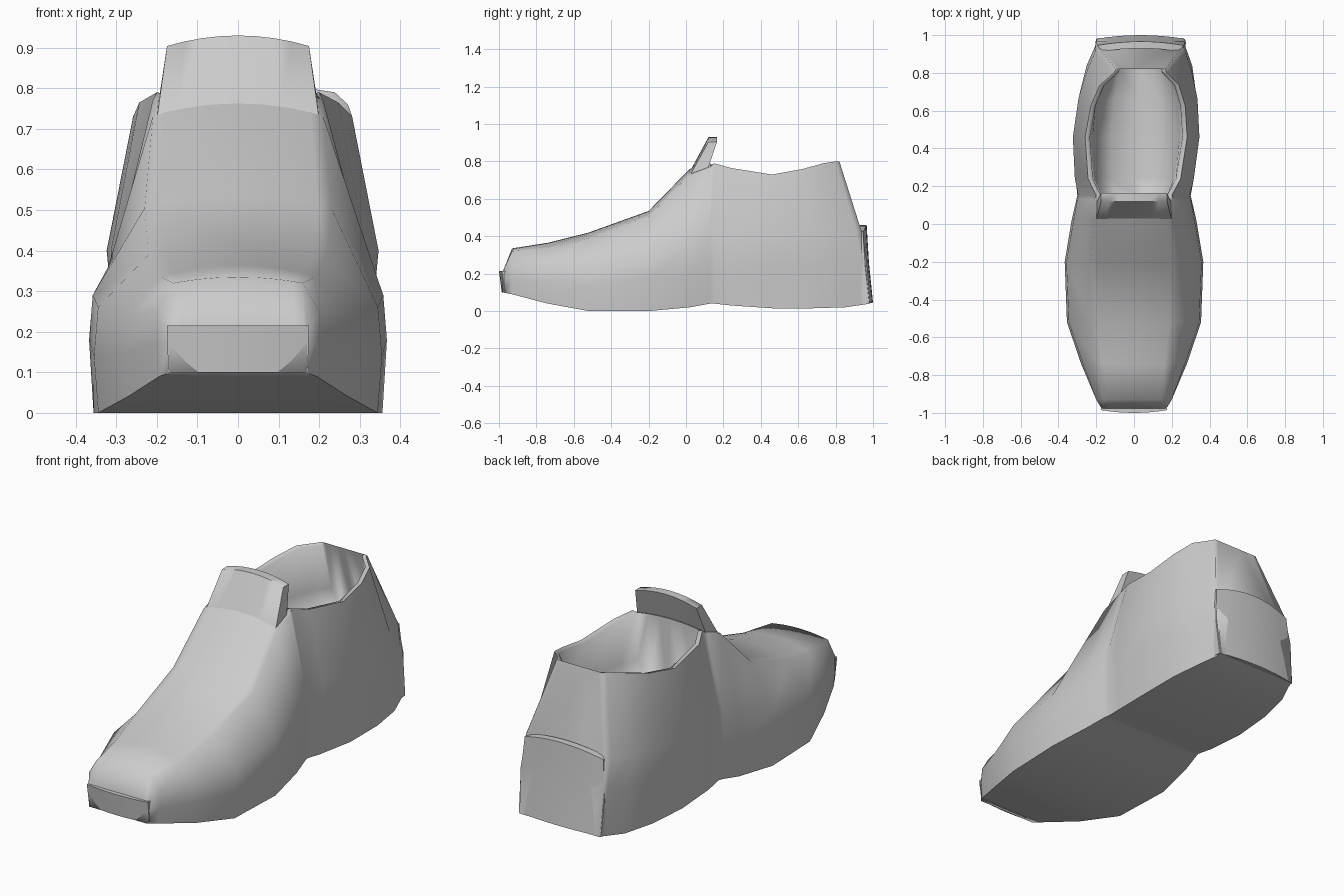
import bpy
import bmesh
import math

cube = bpy.data.objects.get("Cube")
if cube:
    bpy.data.objects.remove(cube, do_unlink=True)

# One plain grey for the whole shoe
grey = bpy.data.materials.new("light_grey")
grey.use_nodes = True
colour = (0.6, 0.6, 0.6, 1)
grey.diffuse_color = colour
grey.node_tree.nodes["Principled BSDF"].inputs["Base Color"].default_value = colour


def loft(name, rings, sharp_angle):
    """Join equal closed rings of points with quads and cap both ends."""
    bm = bmesh.new()
    loops = [[bm.verts.new(point) for point in ring] for ring in rings]
    for first, second in zip(loops, loops[1:]):
        count = len(first)
        for i in range(count):
            j = (i + 1) % count
            bm.faces.new((first[i], first[j], second[j], second[i]))
    bm.faces.new(loops[0])
    bm.faces.new(loops[-1])
    bmesh.ops.recalc_face_normals(bm, faces=bm.faces[:])
    mesh = bpy.data.meshes.new(name)
    bm.to_mesh(mesh)
    bm.free()
    mesh.materials.append(grey)
    shoe_part = bpy.data.objects.new(name, mesh)
    bpy.context.collection.objects.link(shoe_part)
    bpy.ops.object.select_all(action="DESELECT")
    shoe_part.select_set(True)
    bpy.context.view_layer.objects.active = shoe_part
    bpy.ops.object.shade_smooth_by_angle(angle=math.radians(sharp_angle))
    return shoe_part


def centre_x(y):
    """The heel drifts slightly towards the left side."""
    return 0.035 * max(0, (y - 0.2) / 0.8)


def heel_lean(y, z):
    """Pull the upper part of the rear sections forwards."""
    return y - 0.34 * max(0, y - 0.5) * (z / 0.8) ** 2


def section(y, base, sole_w, sole_z, mid_w, mid_z, top_w, top_z, crown=None):
    """Cross-section ring; without a crown it dips into the foot opening."""
    outer = [(sole_w * 0.55, base), (sole_w * 0.97, base), (sole_w, sole_z),
             (mid_w, mid_z), (top_w, top_z)]
    if crown is None:
        floor = 0.42
        inner = [(top_w - 0.025, top_z - 0.005),
                 (top_w * 0.85, floor + 0.12),
                 (top_w * 0.5, floor)]
        middle = floor
    else:
        inner = [(top_w * f, top_z + crown * (1 - f * f)) for f in (0.85, 0.6, 0.3)]
        middle = top_z + crown
    half = outer + inner
    points = [(0, base)] + half + [(0, middle)]
    points += [(-x, z) for x, z in reversed(half)]
    return [(centre_x(y) + x, heel_lean(y, z), z) for x, z in points]


# Shoe body: toe and instep, open ankle, closed heel
forefoot = [
    (-.98, .1, .17, .17, .17, .19, .165, .21, 0),
    (-.93, .09, .2, .17, .2, .25, .16, .32, .015),
    (-.74, .04, .28, .15, .27, .24, .19, .335, .03),
    (-.52, 0, .355, .14, .345, .26, .22, .39, .03),
    (-.2, 0, .367, .18, .358, .29, .23, .505, .03),
    (.02, .02, .33, .2, .32, .36, .21, .73, .03),
    (.13, .04, .305, .21, .3, .4, .21, .77, .02),
]
ankle = [
    (.15, .04, .3, .22, .295, .4, .2, .79),
    (.24, .03, .31, .22, .315, .4, .245, .765),
    (.46, .015, .32, .24, .335, .4, .27, .73),
    (.68, .015, .31, .25, .315, .4, .25, .76),
    (.85, .02, .28, .26, .275, .42, .21, .79),
    (.955, .035, .24, .27, .24, .43, .14, .8),
]
heel = [(.985, .04, .235, .27, .225, .43, .13, .8, 0)]
loft("shoe_body", [section(*row) for row in forefoot + ankle + heel], 80)


def curved_plate(name, profile, bow, arch, shift, sharp_angle):
    """Sweep a (y, z, half width) outline across x, bowed in y and arched in z."""
    rings = []
    for step in range(-4, 5):
        t = step / 4
        rings.append([(shift + w * t, y - bow * t * t, z - arch * t * t * (z / 0.9))
                      for y, z, w in profile])
    return loft(name, rings, sharp_angle)


# Tongue standing up in front of the opening
curved_plate("tongue", [(.02, .745, .2), (.12, .93, .175), (.165, .93, .175),
                        (.11, .76, .2)], 0, 0.025, 0, 60)

# Slightly raised panels at the back of the heel and the tip of the toe
curved_plate("heel_panel", [(1, .045, .235), (.978, .26, .24), (.966, .46, .225),
                            (.93, .46, .225), (.95, .045, .235)], 0.02, 0.07, .035, 60)
curved_plate("toe_panel", [(-.985, .1, .172), (-1, .215, .175), (-.965, .215, .175),
                           (-.96, .1, .172)], -0.015, 0, 0, 60)
